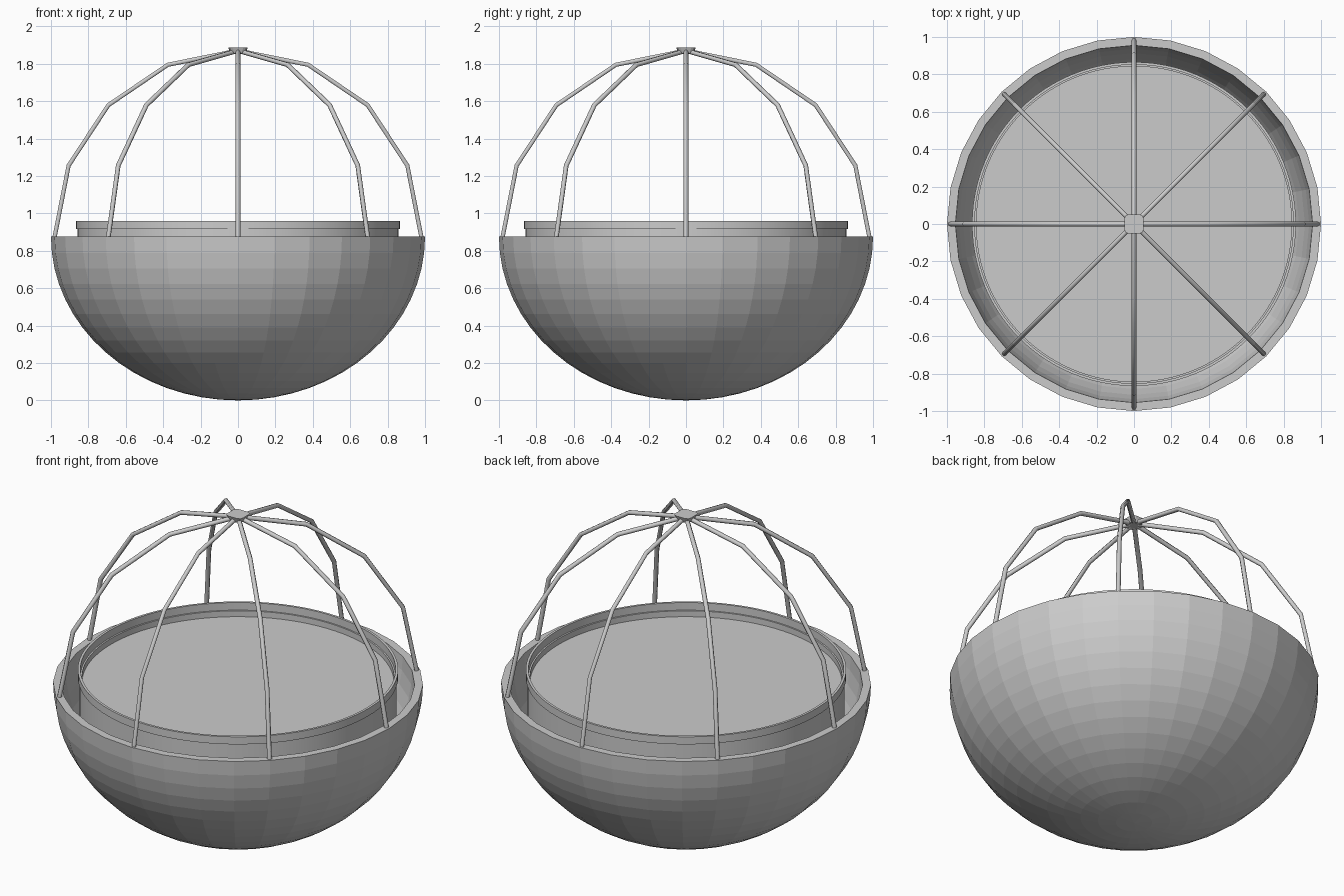
import bpy, bmesh
from math import sin, cos, pi, radians

if "Cube" in bpy.data.objects:
    bpy.data.objects.remove(bpy.data.objects["Cube"])

RIM = 0.875


def finish(name, bm, smooth=False):
    bmesh.ops.remove_doubles(bm, verts=bm.verts[:], dist=1e-5)
    bmesh.ops.recalc_face_normals(bm, faces=bm.faces[:])
    me = bpy.data.meshes.new(name)
    bm.to_mesh(me)
    bm.free()
    ob = bpy.data.objects.new(name, me)
    bpy.context.collection.objects.link(ob)
    if smooth:
        bpy.ops.object.select_all(action='DESELECT')
        bpy.context.view_layer.objects.active = ob
        ob.select_set(True)
        bpy.ops.object.shade_smooth_by_angle(angle=radians(30))
    return ob


def lathe(name, profile, steps, smooth=False):
    """Spin an (r, z) profile around the z axis."""
    bm = bmesh.new()
    verts = [bm.verts.new((r, 0, z)) for r, z in profile]
    edges = [bm.edges.new(p) for p in zip(verts, verts[1:])]
    bmesh.ops.spin(bm, geom=verts + edges, cent=(0, 0, 0), axis=(0, 0, 1),
                   angle=2 * pi, steps=steps, use_merge=True)
    return finish(name, bm, smooth)


def quarter(r, depth, n=16):
    """Quarter ellipse from the pole up to the rim."""
    return [(r * sin(i * pi / 2 / n), RIM - depth * cos(i * pi / 2 / n))
            for i in range(n + 1)]


# faceted bowl with a flat rim and a hollow inside
lathe("bowl", quarter(1.0, RIM) + quarter(0.955, 0.83)[::-1], 32)

# round inner pan: stepped lip with a recessed flat floor
lathe("inner_pan", [(0, 0.48), (0.858, 0.48), (0.858, 0.915), (0.866, 0.915),
                    (0.866, 0.96), (0.852, 0.96), (0.852, 0.915),
                    (0.843, 0.915), (0.843, 0.88), (0, 0.88)], 96, True)

# eight bent cage ribs, each a four-step arc from the rim to the crown
for k in range(8):
    a = k * pi / 4
    cu = bpy.data.curves.new("cage_rib", 'CURVE')
    cu.dimensions = '3D'
    cu.bevel_depth = 0.013
    cu.bevel_resolution = 1
    cu.use_fill_caps = True
    sp = cu.splines.new('POLY')
    sp.points.add(4)
    for i, p in enumerate(sp.points):
        t = i * pi / 8
        r, z = 0.98 * cos(t), RIM + 0.995 * sin(t)
        p.co = (r * cos(a), r * sin(a), z, 1)
    ob = bpy.data.objects.new(f"cage_rib_{k + 1}", cu)
    bpy.context.collection.objects.link(ob)

# crown cap: tapered square block with rounded corners
bm = bmesh.new()
bmesh.ops.create_cube(bm, size=1)
for v in bm.verts:
    w = 0.104 if v.co.z > 0 else 0.08
    v.co = (v.co.x * w, v.co.y * w, 1.87 + v.co.z * 0.032)
upright = [e for e in bm.edges if abs(e.verts[0].co.z - e.verts[1].co.z) > 0.01]
bmesh.ops.bevel(bm, geom=upright, offset=0.022, segments=2, profile=0.5,
                affect='EDGES')
finish("crown_cap", bm)
